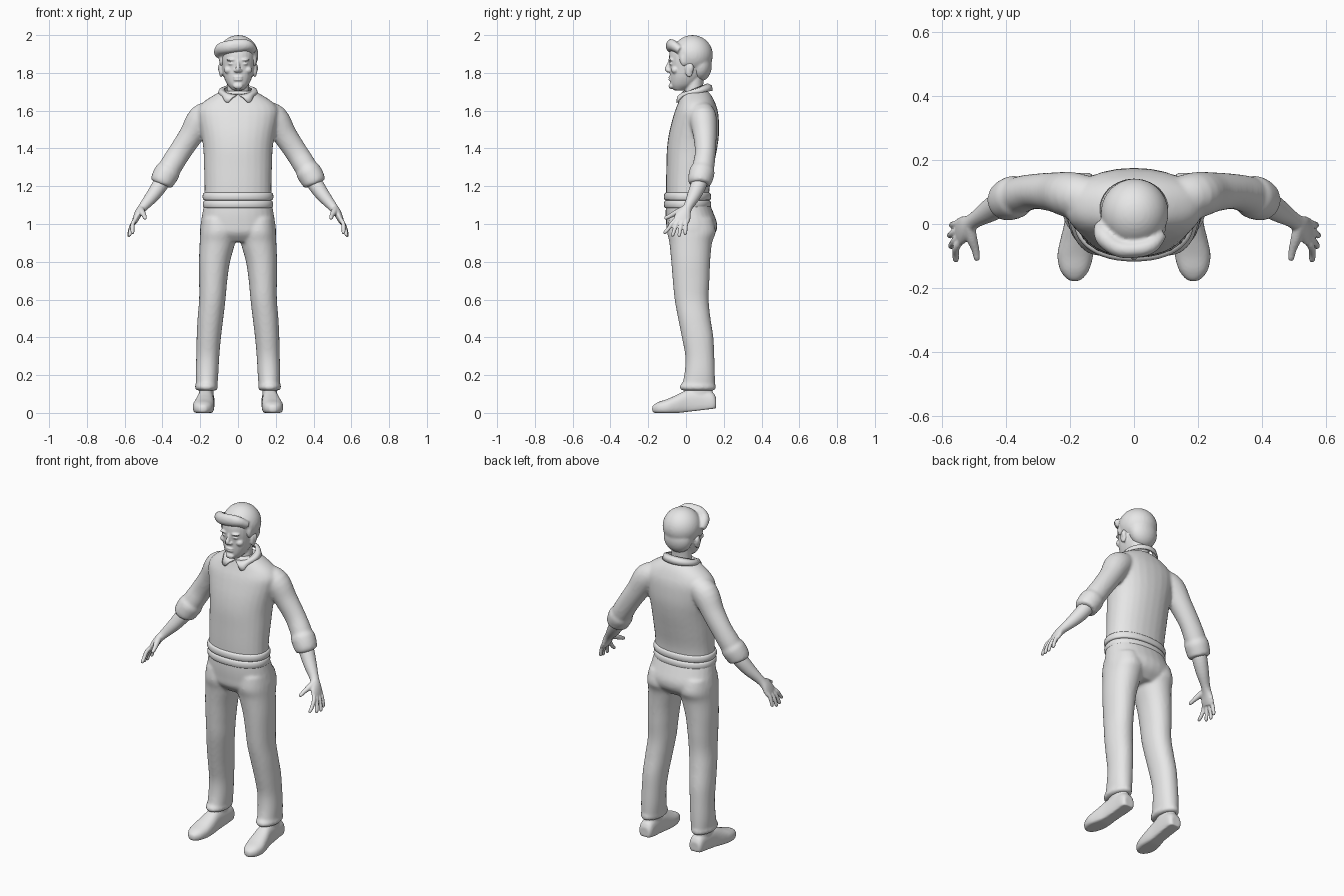
import bpy, bmesh, math
from mathutils import Vector, Matrix

X, Y, Z = Vector((1, 0, 0)), Vector((0, 1, 0)), Vector((0, 0, 1))
grey = bpy.data.materials.new("plain grey")
grey.diffuse_color = (0.8, 0.8, 0.8, 1)


def refine(rows, steps=4):
    """Smooth curve through rows of numbers."""
    out = []
    for i in range(len(rows) - 1):
        p0, p1, p2 = rows[max(i - 1, 0)], rows[i], rows[i + 1]
        p3 = rows[min(i + 2, len(rows) - 1)]
        for k in range(steps):
            t = k / steps
            out.append([b + 0.5 * t * (c - a + t * (2 * a - 5 * b + 4 * c - d + t * (3 * (b - c) + d - a)))
                        for a, b, c, d in zip(p0, p1, p2, p3)])
    return out + [list(rows[-1])]


def loft(bm, rows, ref=Y, axis=None, side=1, n=28, power=2.0, floor=None):
    """Closed skin over rows (x, y, z, radius along ref, other radius)."""
    rows = refine(rows)
    rings = []
    for i, r in enumerate(rows):
        c = Vector(r[:3])
        t = axis or (Vector(rows[min(i + 1, len(rows) - 1)][:3]) - Vector(rows[max(i - 1, 0)][:3])).normalized()
        u = (ref - t * ref.dot(t)).normalized()
        v = t.cross(u)
        ring = []
        for k in range(n):
            a = 2 * math.pi * k / n
            ca, sa = math.cos(a), math.sin(a)
            p = c + u * (r[3] * math.copysign(abs(ca) ** (2 / power), ca)) \
                + v * (r[4] * math.copysign(abs(sa) ** (2 / power), sa))
            if floor:
                p.z = max(p.z, floor(p.y))
            ring.append(bm.verts.new((p.x * side, p.y, p.z)))
        rings.append(ring)
    for a, b in zip(rings, rings[1:]):
        for k in range(n):
            bm.faces.new((a[k], a[(k + 1) % n], b[(k + 1) % n], b[k]))
    bm.faces.new(rings[0])
    bm.faces.new(rings[-1])


def stack(bm, rows, **kw):
    """Upright body section from rows (z, x left, x right, y front, y back)."""
    loft(bm, [((l + r) / 2, (f + b) / 2, z, (r - l) / 2, (b - f) / 2) for z, l, r, f, b in rows],
         ref=X, axis=Z, **kw)


def sym(rows):
    return [(z, -w, w, f, b) for z, w, f, b in rows]


def ball(bm, centre, radii):
    bmesh.ops.create_uvsphere(bm, u_segments=32, v_segments=20, radius=1,
                              matrix=Matrix.Translation(centre) @ Matrix.Diagonal((*radii, 1)))


def finish(name, bm, voxel=None, smooth=3):
    """Make the object; a voxel size melts the overlapping pieces into one skin."""
    bmesh.ops.recalc_face_normals(bm, faces=bm.faces)
    for f in bm.faces:
        f.smooth = True
    me = bpy.data.meshes.new(name)
    bm.to_mesh(me)
    bm.free()
    me.materials.append(grey)
    ob = bpy.data.objects.new(name, me)
    bpy.context.collection.objects.link(ob)
    if voxel:
        m = ob.modifiers.new("melt", 'REMESH')
        m.mode, m.voxel_size, m.use_smooth_shade = 'VOXEL', voxel, True
        s = ob.modifiers.new("soften", 'SMOOTH')
        s.factor, s.iterations = 0.5, smooth
    return ob


# Trousers: pelvis and two legs with turned hems
bm = bmesh.new()
stack(bm, sym([(1.12, .178, -.105, .12), (1.06, .188, -.108, .145), (1.0, .198, -.105, .165),
               (.95, .198, -.098, .155), (.905, .15, -.06, .11)]), power=2.2)
for s in (1, -1):
    stack(bm, [(1.03, .02, .19, -.09, .14), (.96, .008, .2, -.1, .158), (.9, .015, .203, -.088, .138),
               (.8, .042, .207, -.078, .128), (.7, .057, .206, -.07, .124), (.6, .066, .206, -.06, .12),
               (.5, .078, .214, -.042, .13), (.4, .09, .219, -.022, .145), (.3, .099, .221, -.004, .15),
               (.21, .104, .224, -.008, .153), (.13, .11, .222, -.025, .153)], side=s, power=2.15)
    stack(bm, [(.118, .116, .216, -.02, .148), (.13, .107, .227, -.034, .158),
               (.145, .107, .227, -.033, .158), (.16, .112, .22, -.018, .15)], side=s)
finish("trousers", bm, .009, 4)

# Sweater: torso, sleeves, rolled cuffs
bm = bmesh.new()
stack(bm, sym([(1.1, .178, -.105, .12), (1.2, .177, -.106, .126), (1.3, .18, -.104, .145),
               (1.4, .184, -.101, .165), (1.48, .196, -.09, .175), (1.55, .21, -.073, .174),
               (1.6, .215, -.058, .168), (1.64, .19, -.042, .155), (1.675, .14, -.03, .138),
               (1.705, .085, -.02, .115)]), power=2.2)
for s in (1, -1):
    loft(bm, [(.12, .08, 1.60, .06, .055), (.19, .09, 1.56, .072, .075), (.25, .1, 1.468, .062, .064),
              (.312, .102, 1.375, .055, .06), (.362, .09, 1.295, .058, .06), (.395, .076, 1.23, .05, .05)], side=s)
    loft(bm, [(.36, .09, 1.3, .056, .056), (.371, .086, 1.28, .067, .067), (.392, .077, 1.245, .066, .066),
              (.405, .07, 1.217, .06, .06), (.408, .069, 1.21, .046, .046)], side=s)
finish("sweater", bm, .009, 5)

# Two soft rolls at the sweater hem
for name, z, w in (("sweater_hem", 1.145, .187), ("shirt_hem", 1.104, .185)):
    bm = bmesh.new()
    stack(bm, sym([(z + d, w - i, -.117 + i, .133 - i) for d, i in
                   ((-.021, .016), (-.017, .004), (-.006, 0), (.006, 0), (.017, .004), (.023, .014))]),
          power=2.2, n=48)
    finish(name, bm)

# Shirt collar: folded strip, open at the front with two points
bm = bmesh.new()
strip = []
for i in range(49):
    a = 2 * math.pi * (i + .02) / 48.04
    f, sgn = math.cos(a), (1 if i < 24 else -1)
    k = max(f, 0) ** 5
    top = Vector((.072 * math.sin(a), .045 - .068 * f, 1.712 - .028 * f))
    low = Vector((.103 * math.sin(a) + sgn * .05 * k, .045 - .092 * f, 1.69 - .015 * f - .032 * k))
    mid = (top + low) / 2 + Vector((.008 * math.sin(a), -.008 * f, .008))
    strip.append([bm.verts.new(p) for p in (top, mid, low)])
for a, b in zip(strip, strip[1:]):
    for j in (0, 1):
        bm.faces.new((a[j], b[j], b[j + 1], a[j + 1]))
collar = finish("collar", bm)
m = collar.modifiers.new("cloth", 'SOLIDIFY')
m.thickness, m.offset = .01, 0

# Head with neck, nose, brow, lips and ears
bm = bmesh.new()
stack(bm, sym([(1.64, .06, -.005, .1), (1.7, .058, -.008, .092), (1.75, .058, 0, .092), (1.8, .06, 0, .1)]))
stack(bm, sym([(1.708, .028, -.064, -.01), (1.735, .054, -.08, .05), (1.775, .074, -.084, .085),
               (1.82, .084, -.086, .11), (1.87, .09, -.09, .125), (1.92, .088, -.084, .12),
               (1.955, .07, -.06, .1), (1.975, .035, -.02, .06)]), power=2.2)
loft(bm, [(0, -.082, 1.868, .008, .01), (0, -.09, 1.842, .009, .012), (0, -.1, 1.82, .013, .013),
          (0, -.09, 1.805, .012, .008)], ref=X, n=16)
ball(bm, (0, -.078, 1.73), (.026, .014, .016))
for z in (1.777, 1.764):
    ball(bm, (0, -.083, z), (.025, .01, .0065))
for s in (1, -1):
    ball(bm, (.013 * s, -.09, 1.812), (.01, .012, .008))
    ball(bm, (.036 * s, -.08, 1.869), (.027, .014, .007))
    ball(bm, (.036 * s, -.078, 1.848), (.016, .01, .007))
    ball(bm, (.05 * s, -.058, 1.815), (.024, .02, .02))
    ball(bm, (.09 * s, .017, 1.815), (.011, .022, .038))
    ball(bm, (.094 * s, .026, 1.825), (.012, .014, .026))
finish("head", bm, .0048, 3)

# Hair: cap, nape and a side-swept fringe
bm = bmesh.new()
ball(bm, (.002, .034, 1.895), (.106, .108, .105))
ball(bm, (0, .075, 1.84), (.086, .062, .085))
loft(bm, [(.085, -.03, 1.92, .02, .02), (.05, -.068, 1.945, .026, .03), (0, -.08, 1.945, .026, .034),
          (-.05, -.075, 1.938, .028, .034), (-.092, -.04, 1.925, .03, .032), (-.1, 0, 1.89, .02, .025)],
     ref=Y, n=20)
for s in (1, -1):
    ball(bm, (.088 * s, -.012, 1.87), (.012, .02, .035))
finish("hair", bm, .007, 4)

for s, label in ((1, "left"), (-1, "right")):
    # Forearm, palm, fingers and thumb
    bm = bmesh.new()
    loft(bm, [(.375, .085, 1.27, .04, .04), (.41, .068, 1.21, .042, .042), (.452, .042, 1.15, .036, .036),
              (.502, .01, 1.09, .025, .025), (.526, -.01, 1.058, .037, .021), (.543, -.023, 1.023, .044, .016),
              (.55, -.028, 1.004, .036, .011)], side=s, n=24)
    for y0, x1, y1, z1 in ((-.055, .558, -.112, .955), (-.037, .573, -.07, .942),
                           (-.017, .577, -.036, .94), (.003, .571, -.004, .95)):
        loft(bm, [(.535, y0 + .012, 1.035, .011, .011), (.556, y0 * .7 + y1 * .3, 1.005, .0115, .0115),
                  (.4 * .553 + .6 * x1 + .003, y0 * .3 + y1 * .7, .973, .0105, .0105),
                  (x1, y1, z1, .0095, .0095), (x1 - .001, y1, z1 - .008, .005, .005)], side=s, n=12)
    loft(bm, [(.515, -.01, 1.08, .017, .017), (.508, -.045, 1.063, .017, .016), (.497, -.08, 1.045, .0125, .0125),
              (.492, -.107, 1.032, .01, .01), (.49, -.115, 1.028, .005, .005)], ref=X, side=s, n=14)
    finish(label + "_forearm_and_hand", bm, .0045, 3)

    # Shoe: long foot with a raised heel, plus ankle
    bm = bmesh.new()
    loft(bm, [(.167, .16, .05, .03, .03), (.167, .14, .055, .042, .055), (.168, .08, .06, .043, .068),
              (.172, .01, .055, .045, .068), (.178, -.05, .04, .053, .055), (.184, -.1, .03, .056, .043),
              (.186, -.145, .025, .045, .033), (.186, -.172, .022, .024, .02), (.186, -.179, .02, .008, .01)],
         ref=X, axis=Y, side=s, power=2.4, floor=lambda y: max(0, .12 * (y + .04)))
    stack(bm, [(.05, .128, .21, -.01, .14), (.1, .13, .208, -.005, .14), (.16, .13, .208, .01, .14)], side=s)
    finish(label + "_shoe", bm, .006, 3)
